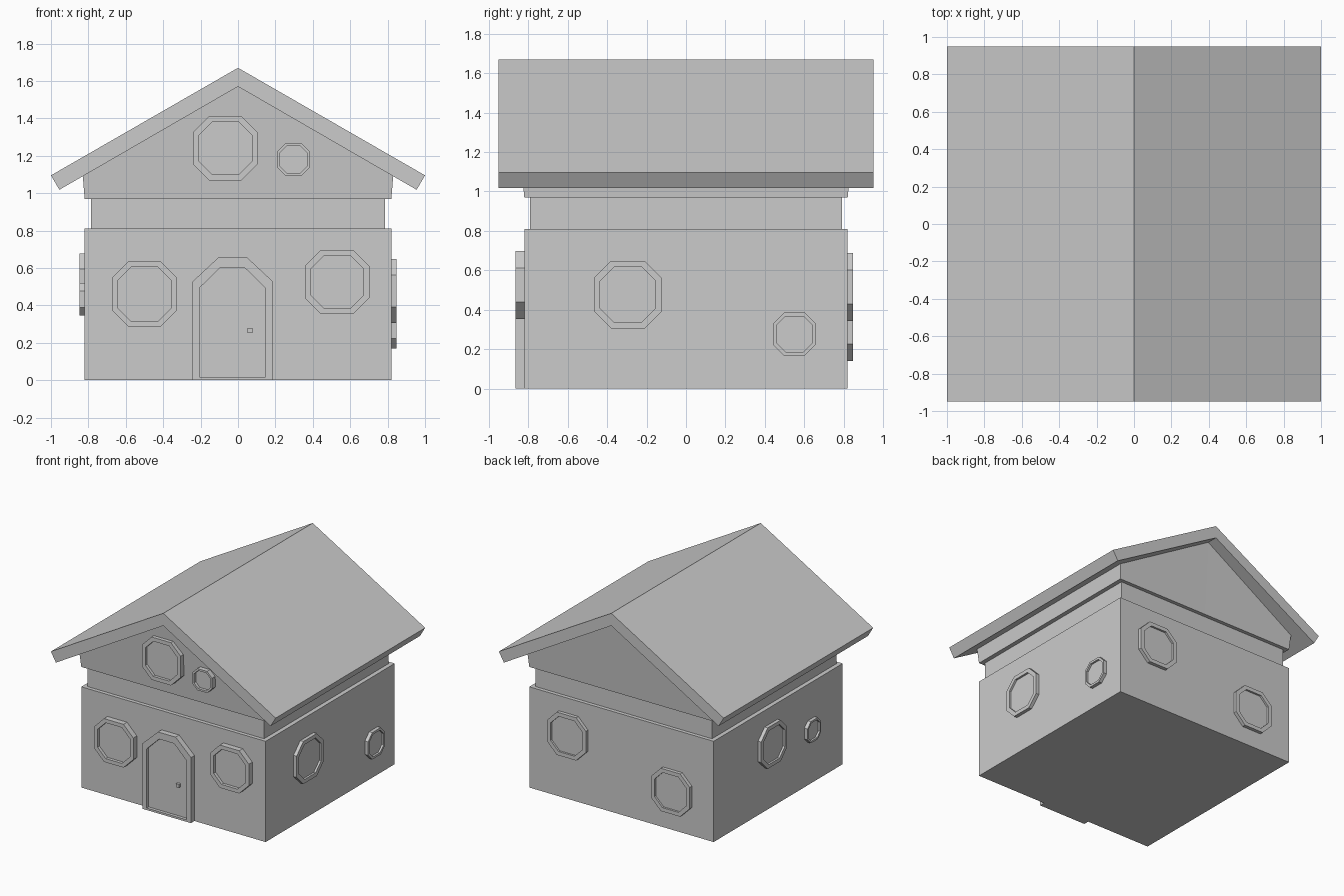
import bpy, bmesh

if "Cube" in bpy.data.objects:
    bpy.data.objects.remove(bpy.data.objects["Cube"])


def finish(name, bm):
    bmesh.ops.recalc_face_normals(bm, faces=bm.faces)
    mesh = bpy.data.meshes.new(name)
    bm.to_mesh(mesh)
    bm.free()
    obj = bpy.data.objects.new(name, mesh)
    bpy.context.collection.objects.link(obj)
    return obj


def box(name, x, y, z0, z1, cx=0, cy=0):
    bm = bmesh.new()
    bmesh.ops.create_cube(bm, size=1)
    for v in bm.verts:
        v.co = (cx + v.co.x * 2 * x, cy + v.co.y * 2 * y, z0 + (v.co.z + 0.5) * (z1 - z0))
    return finish(name, bm)


def bridge(bm, a, b):
    n = len(a)
    for i in range(n):
        bm.faces.new((a[i], a[(i + 1) % n], b[(i + 1) % n], b[i]))


# Wall sides: (u, height, distance from centre) -> 3D point
SIDES = {
    "front": lambda u, z, d: (u, -d, z),
    "back": lambda u, z, d: (u, d, z),
    "right": lambda u, z, d: (d, u, z),
    "left": lambda u, z, d: (-d, u, z),
}


def framed_panel(name, side, outer, inner, back, pane, front):
    """Raised frame around a recessed panel, one closed solid."""
    bm = bmesh.new()
    place = SIDES[side]
    loops = [[bm.verts.new(place(u, z, d)) for u, z in pts]
             for pts, d in ((outer, back), (outer, front), (inner, front), (inner, pane))]
    for a, b in zip(loops, loops[1:]):
        bridge(bm, a, b)
    bm.faces.new(loops[0])
    bm.faces.new(loops[-1])
    return finish(name, bm)


def octagon(u, z, r):
    h = r / 2
    return [(u + a, z + b) for a, b in
            ((r, -h), (r, h), (h, r), (-h, r), (-r, h), (-r, -h), (-h, -r), (h, -r))]


def arch(u, half, flat, bottom, shoulder, top):
    return [(u + half, bottom), (u + half, shoulder), (u + flat, top),
            (u - flat, top), (u - half, shoulder), (u - half, bottom)]


# Walls
box("lower_walls", 0.82, 0.82, 0, 0.81)
box("recessed_band", 0.785, 0.79, 0.80, 0.98)

# Gable storey, flaring outwards towards the ridge
bm = bmesh.new()
profile = [(0, 0.97, 0.82), (0.82, 0.97, 0.82), (0.83, 1.095, 0.832),
           (0, 1.575, 0.862), (-0.83, 1.095, 0.832), (-0.82, 0.97, 0.82)]
ends = [[bm.verts.new((x, s * y, z)) for x, z, y in profile] for s in (-1, 1)]
bridge(bm, *ends)
for e in ends:
    bm.faces.new(e[:4])
    bm.faces.new((e[3], e[4], e[5], e[0]))
finish("gable_storey", bm)

# Roof
bm = bmesh.new()
profile = [(0, 1.67), (1.0, 1.095), (0.955, 1.018), (0, 1.57), (-0.955, 1.018), (-1.0, 1.095)]
ends = [[bm.verts.new((x, y, z)) for x, z in profile] for y in (-0.95, 0.95)]
bridge(bm, *ends)
for e in ends:
    bm.faces.new(e[:4])
    bm.faces.new((e[3], e[4], e[5], e[0]))
finish("roof", bm)

# Windows: side, u, z, outer radius, inner radius, back, pane, front distances
wall_front = (0.81, 0.84, 0.865)
wall = (0.81, 0.832, 0.848)
gable = (0.82, 0.857, 0.88)
windows = [
    ("front", -0.50, 0.46, 0.174, 0.144, wall_front),
    ("front", 0.53, 0.525, 0.172, 0.141, wall_front),
    ("front", -0.067, 1.24, 0.172, 0.141, gable),
    ("front", 0.297, 1.18, 0.087, 0.072, gable),
    ("right", -0.295, 0.477, 0.171, 0.14, wall),
    ("right", 0.55, 0.277, 0.108, 0.09, wall),
    ("left", 0.09, 0.513, 0.165, 0.135, wall),
    ("left", -0.42, 0.432, 0.087, 0.072, wall),
    ("back", 0.47, 0.516, 0.172, 0.141, wall),
    ("back", -0.455, 0.312, 0.172, 0.141, wall),
]
for i, (side, u, z, ro, ri, depth) in enumerate(windows):
    framed_panel(f"{side}_window_{i}", side, octagon(u, z, ro), octagon(u, z, ri), *depth)

# Door and knob
framed_panel("door", "front", arch(-0.028, 0.215, 0.078, 0, 0.527, 0.655),
             arch(-0.03, 0.177, 0.067, 0.016, 0.492, 0.60), *wall_front)
box("door_knob", 0.013, 0.012, 0.253, 0.28, cx=0.064, cy=-0.85)
